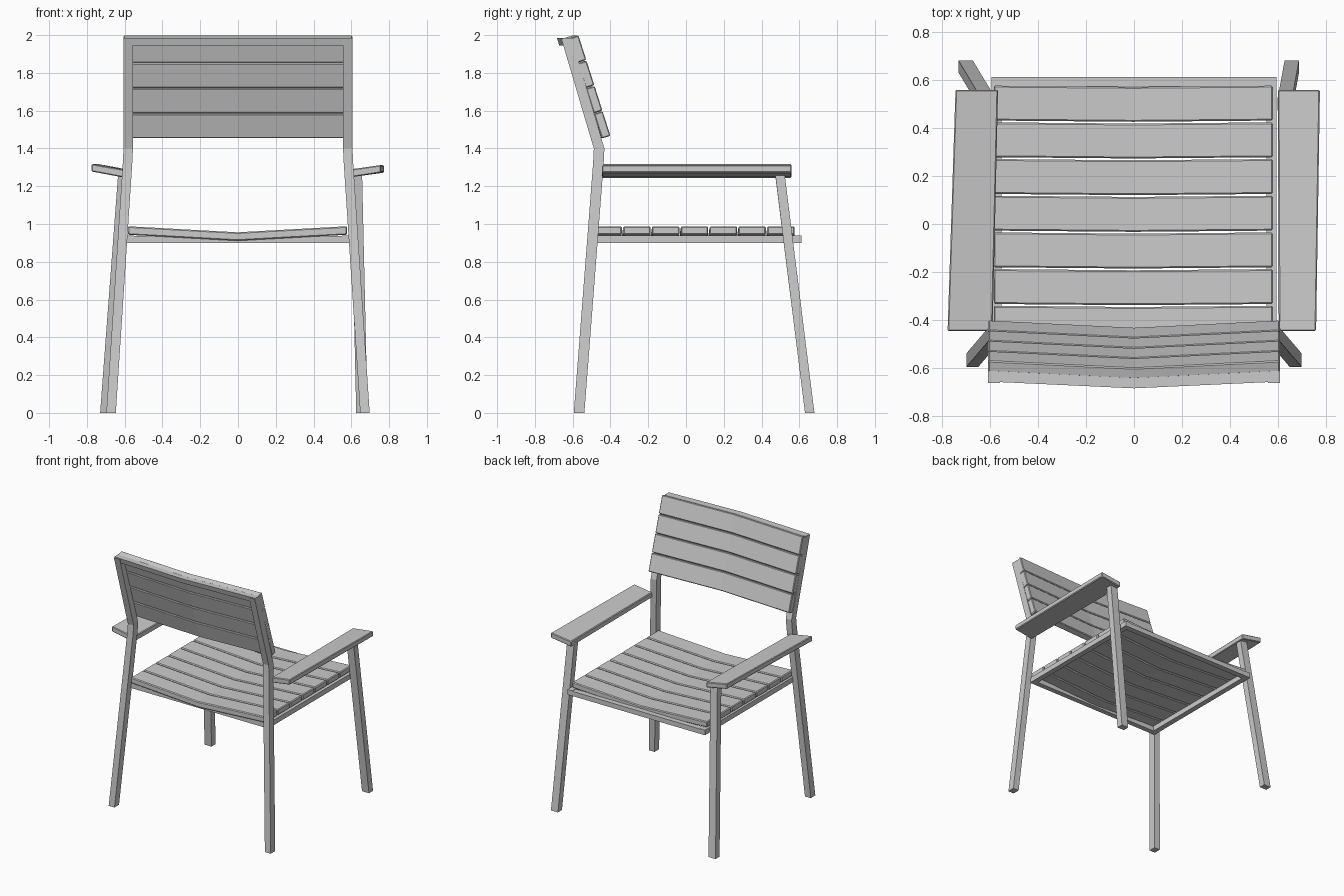
import bpy, bmesh

if "Cube" in bpy.data.objects:
    bpy.data.objects.remove(bpy.data.objects["Cube"])


def loft(name, sections, bevel=0.0):
    """Skin a run of four-cornered sections into a closed bar."""
    bm = bmesh.new()
    rings = [[bm.verts.new(p) for p in s] for s in sections]
    for a, b in zip(rings, rings[1:]):
        for i in range(4):
            j = (i + 1) % 4
            bm.faces.new((a[i], a[j], b[j], b[i]))
    bm.faces.new(rings[0])
    bm.faces.new(rings[-1])
    bmesh.ops.recalc_face_normals(bm, faces=bm.faces)
    mesh = bpy.data.meshes.new(name)
    bm.to_mesh(mesh)
    bm.free()
    ob = bpy.data.objects.new(name, mesh)
    bpy.context.collection.objects.link(ob)
    if bevel:
        mod = ob.modifiers.new("soft_edges", 'BEVEL')
        mod.width = bevel
        mod.segments = 1
        mod.limit_method = 'ANGLE'
    return ob


def leg(name, path, wx, wy):
    """Bar with level cross-sections following a path."""
    a, b = wx / 2, wy / 2
    return loft(name, [[(x - a, y - b, z), (x + a, y - b, z),
                        (x + a, y + b, z), (x - a, y + b, z)] for x, y, z in path])


def bent_bar(name, profile, x0, x1, dy, dz, bevel=0.0):
    """Crosswise bar from a (y, z) profile whose middle is shifted by dy, dz."""
    xm = (x0 + x1) / 2
    return loft(name, [[(x, y + k * dy, z + k * dz) for y, z in profile]
                       for x, k in ((x0, 0), (xm, 1), (x1, 0))], bevel)


def rect(y0, y1, z0, z1):
    return [(y0, z0), (y1, z0), (y1, z1), (y0, z1)]


# Back legs, kinked into the backrest uprights
for side, s in (("left", -1), ("right", 1)):
    leg(side + "_back_leg", [(s * 0.672, -0.566, 0), (s * 0.585, -0.464, 1.32),
                             (s * 0.581, -0.46, 1.40), (s * 0.581, -0.475, 1.45),
                             (s * 0.581, -0.632, 1.98)], 0.05, 0.056)

# Splayed front legs
leg("left_front_leg", [(-0.70, 0.655, 0), (-0.605, 0.497, 1.26)], 0.06, 0.05)
leg("right_front_leg", [(0.656, 0.655, 0), (0.627, 0.497, 1.265)], 0.06, 0.05)

# Seat frame
for side, s in (("left", -1), ("right", 1)):
    a, b = sorted((s * 0.55, s * 0.592))
    loft(side + "_seat_rail", [[(a, y, 0.90), (b, y, 0.90), (b, y, 0.94), (a, y, 0.94)]
                               for y in (-0.475, 0.612)])
bent_bar("front_seat_rail", rect(0.568, 0.612, 0.90, 0.937), -0.55, 0.55, 0, 0)
bent_bar("back_seat_rail", rect(-0.475, -0.435, 0.90, 0.937), -0.55, 0.55, 0, 0)

# Dished seat slats
for i in range(7):
    y = -0.485 + i * 0.1525
    bent_bar("seat_slat_%d" % (i + 1), rect(y, y + 0.145, 0.943, 0.988),
             -0.583, 0.577, -0.005, -0.032, 0.006)

# Backrest slats, leaning back and bowed
uy, uz = -0.303, 0.953
for i in range(4):
    a, b = i * 0.1405, i * 0.1405 + 0.136
    prof = [(-0.40 + uy * t - uz * n, 1.467 + uz * t + uy * n)
            for t, n in ((a, 0), (b, 0), (b, 0.048), (a, 0.048))]
    bent_bar("back_slat_%d" % (i + 1), prof, -0.606, 0.606, -0.03, 0, 0.005)

# Top rail of the backrest frame
bent_bar("back_top_rail", [(-0.643, 1.945), (-0.598, 1.945), (-0.61, 1.985), (-0.655, 1.985)],
         -0.606, 0.606, -0.028, 0)

# Tilted armrests: outer/inner x at the back and front, outer/inner underside z
arms = {"left": (-0.775, -0.588, -0.742, -0.565, 1.278, 1.243),
        "right": (0.757, 0.602, 0.773, 0.598, 1.272, 1.248)}
for side, (ob, ib, of, inf, zo, zi) in arms.items():
    loft(side + "_armrest", [[(o, y, zo), (i, y, zi), (i, y, zi + 0.042), (o, y, zo + 0.04)]
                             for o, i, y in ((ob, ib, -0.445), (of, inf, 0.558))], 0.005)
